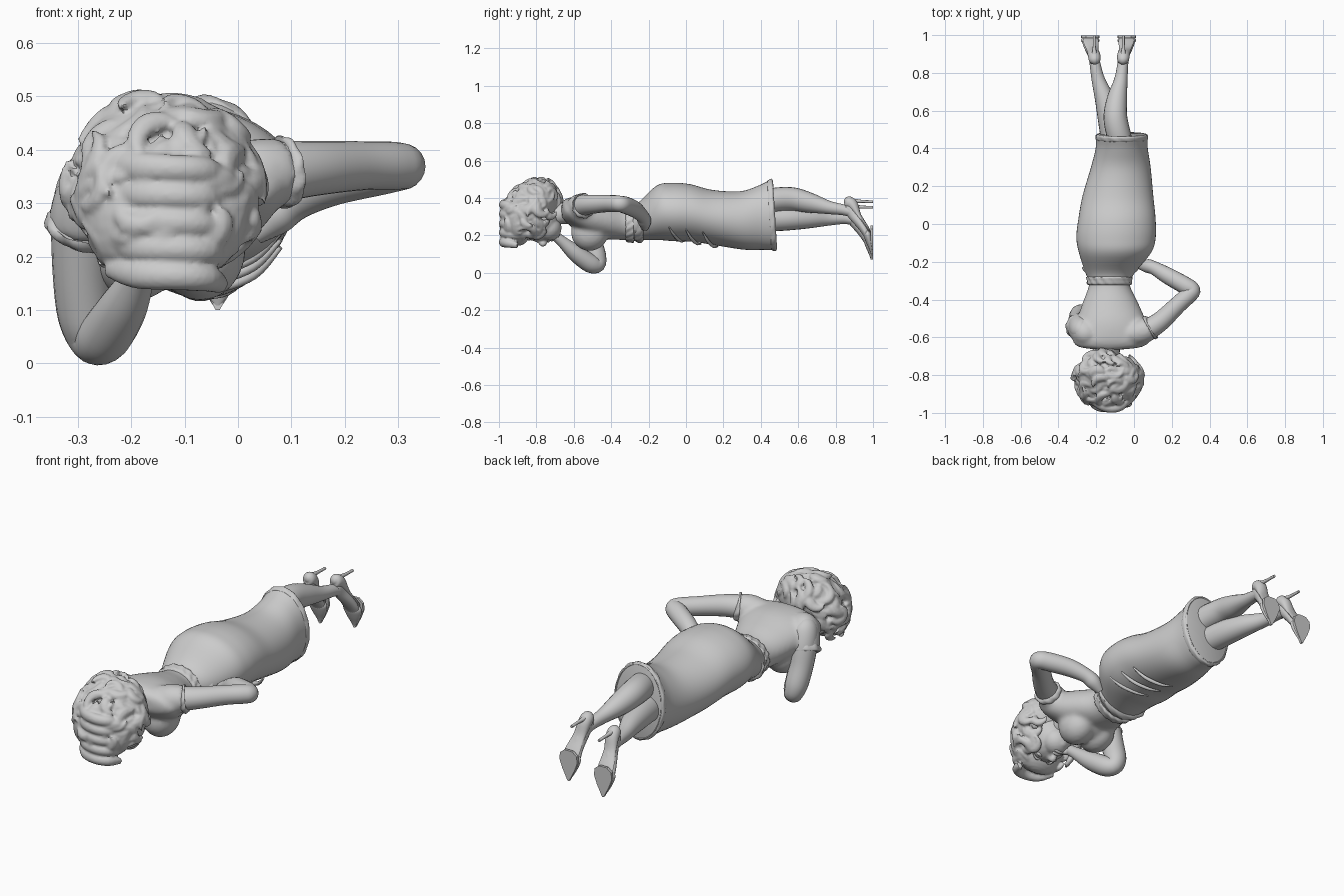
import bpy, bmesh, math, random
from mathutils import Vector, Matrix

random.seed(4)


def spline(pts, sub):
    """Catmull-Rom through points of any dimension."""
    out, n = [], len(pts)
    for i in range(n - 1):
        a, b, c, d = pts[max(i - 1, 0)], pts[i], pts[i + 1], pts[min(i + 2, n - 1)]
        for k in range(sub):
            t = k / sub
            out.append([0.5 * (2 * q + (r - p) * t + (2 * p - 5 * q + 4 * r - s) * t * t
                               + (3 * q - p - 3 * r + s) * t ** 3) for p, q, r, s in zip(a, b, c, d)])
    return out + [list(pts[-1])]


def sweep(bm, pts, side=(1, 0, 0), axis=None, seg=20, sub=5, ripple=0, waves=12, tilt=0):
    """Skin elliptical rings (x, y, z, r_side, r_other) along a path."""
    P = spline([p if len(p) == 5 else (*p, p[3]) for p in pts], sub)
    rings = []
    for i, p in enumerate(P):
        a, b = P[max(i - 1, 0)], P[min(i + 1, len(P) - 1)]
        t = Vector(axis) if axis else (Vector(b[:3]) - Vector(a[:3])).normalized()
        s = Vector(side)
        s = (s - t * s.dot(t)).normalized()
        n = t.cross(s)
        ring = []
        for k in range(seg):
            th = 2 * math.pi * k / seg
            m = 1 + ripple * math.sin(waves * th + i * 0.7)
            v = Vector(p[:3]) + m * (s * max(p[3], .001) * math.cos(th) + n * max(p[4], .001) * math.sin(th))
            v.y -= tilt * (v.z - p[2])
            ring.append(bm.verts.new(v))
        rings.append(ring)
    for r, q in zip(rings, rings[1:]):
        for k in range(seg):
            j = (k + 1) % seg
            bm.faces.new((r[k], r[j], q[j], q[k]))
    bm.faces.new(rings[0][::-1])
    bm.faces.new(rings[-1])


def ball(bm, c, r, rot=0, seg=24, axis='Y'):
    m = Matrix.Translation(c) @ Matrix.Rotation(rot, 4, axis) @ Matrix.Diagonal((*r, 1))
    bmesh.ops.create_uvsphere(bm, u_segments=seg, v_segments=seg // 2, radius=1, matrix=m)


def finish(name, bm, angle=50, fuse=0, smooth=0):
    """Make the object; fuse melts overlapping pieces into one sculpted skin."""
    bmesh.ops.recalc_face_normals(bm, faces=bm.faces)
    me = bpy.data.meshes.new(name)
    bm.to_mesh(me)
    bm.free()
    ob = bpy.data.objects.new(name, me)
    bpy.context.collection.objects.link(ob)
    bpy.ops.object.select_all(action='DESELECT')
    ob.select_set(True)
    bpy.context.view_layer.objects.active = ob
    if fuse:
        mod = ob.modifiers.new("fuse", 'REMESH')
        mod.mode, mod.voxel_size = 'VOXEL', fuse
        mod = ob.modifiers.new("soften", 'SMOOTH')
        mod.factor, mod.iterations = .5, smooth
        for m in ("fuse", "soften"):
            bpy.ops.object.modifier_apply(modifier=m)
    bpy.ops.object.shade_smooth_by_angle(angle=math.radians(angle))
    return ob


def tube(name, pts, **kw):
    bm = bmesh.new()
    sweep(bm, pts, **kw)
    return finish(name, bm)


Y = (0, 1, 0)

# Bodice with bust and short sleeves, melted together
bm = bmesh.new()
sweep(bm, [(-.13, -.665, .335, .06, .04), (-.125, -.65, .335, .17, .055), (-.12, -.61, .325, .205, .08),
           (-.12, -.52, .30, .185, .105), (-.125, -.42, .28, .148, .10), (-.13, -.33, .265, .11, .09),
           (-.13, -.27, .265, .11, .095)], axis=Y, seg=40)
for x in (-.19, -.07):
    ball(bm, (x, -.515, .215), (.085, .10, .098))
ball(bm, (-.13, -.50, .23), (.10, .10, .085))
sweep(bm, [(-.20, -.585, .36, .03), (-.25, -.58, .345, .068), (-.275, -.56, .30, .072),
           (-.288, -.545, .26, .068), (-.29, -.54, .245, .06)])
sweep(bm, [(-.06, -.59, .345, .05), (.02, -.575, .352, .066), (.06, -.562, .356, .066),
           (.085, -.55, .358, .062)], side=(0, 0, 1))
finish("bodice", bm, fuse=.011, smooth=5)

# Pencil skirt, open at the hem
tube("skirt", [(-.13, -.31, .265, .105, .09), (-.125, -.25, .275, .135, .10), (-.10, -.15, .32, .192, .145),
               (-.095, -.07, .325, .21, .156), (-.09, .03, .32, .204, .154), (-.085, .15, .295, .187, .148),
               (-.07, .30, .28, .158, .156), (-.065, .40, .295, .138, .172), (-.065, .465, .31, .135, .188),
               (-.065, .472, .31, .125, .178), (-.065, .42, .30, .12, .16), (-.065, .36, .29, .10, .13)],
     axis=Y, seg=48, tilt=.06)

# Ruffled trims: hem, belt, peplum
tube("hem_trim", [(-.065, .445, .306, .134, .183), (-.065, .45, .307, .138, .188), (-.065, .468, .31, .139, .192),
                  (-.065, .474, .31, .13, .183)], axis=Y, seg=72, ripple=.01, waves=14, tilt=.06, sub=3)
tube("belt", [(-.13, -.325, .265, .10, .085), (-.13, -.318, .265, .117, .097), (-.13, -.30, .265, .118, .102),
              (-.13, -.282, .266, .121, .104), (-.13, -.275, .266, .10, .09)], axis=Y, seg=72, ripple=.025, waves=16, sub=3)
tube("peplum", [(-.13, -.28, .265, .105, .09), (-.125, -.25, .262, .138, .102), (-.122, -.23, .268, .15, .10),
                (-.12, -.225, .275, .12, .09)], axis=Y, seg=72, ripple=.02, waves=11, sub=4)
# Shallow drape folds across the front of the skirt
for i in range(3):
    y = -.06 + i * .09
    tube(f"skirt_fold_{i}", [(.08, y - .03, .245 - i * .014, .004), (.03, y, .198 - i * .016, .009),
                             (-.04, y + .03, .172 - i * .016, .008), (-.10, y + .05, .168 - i * .013, .003)],
         seg=10, side=Y)

# Arm propped under the face
tube("propped_arm", [(-.25, -.57, .36, .03), (-.27, -.565, .345, .06), (-.285, -.54, .28, .064), (-.292, -.51, .18, .056),
                     (-.285, -.48, .09, .053), (-.272, -.475, .045, .044), (-.25, -.515, .052, .05),
                     (-.215, -.59, .105, .045), (-.185, -.66, .165, .03), (-.175, -.69, .19, .027)])
# Arm bent to the hip, hand tucked at the waist
bm = bmesh.new()
sweep(bm, [(.0, -.59, .35, .05), (.06, -.565, .357, .058), (.14, -.515, .365, .052), (.23, -.43, .37, .046),
           (.29, -.375, .37, .045), (.308, -.35, .368, .043), (.27, -.325, .362, .046), (.18, -.275, .340, .044),
           (.11, -.235, .305, .036), (.07, -.222, .275, .036), (.03, -.22, .24, .02)], side=(0, 0, 1))
finish("hip_arm", bm)
# Sleeve cuffs
tube("propped_cuff", [(-.284, -.55, .262, .06), (-.287, -.545, .256, .073), (-.29, -.54, .242, .072),
                      (-.291, -.538, .238, .055)], ripple=.03, waves=9, seg=48, sub=3)
tube("hip_cuff", [(.077, -.555, .358, .05), (.081, -.553, .358, .066), (.092, -.546, .359, .066),
                  (.096, -.544, .36, .05)], side=(0, 0, 1), ripple=.03, waves=9, seg=48, sub=3)

# Hand with curled fingers at the cheek
bm = bmesh.new()
w, d, a, c = Vector((-.176, -.685, .185)), Vector((.1, -.8, .35)).normalized(), Vector((.77, 0, -.64)), Vector((.5, 0, .3))
mid = w + d * .05
sweep(bm, [(*w, .024, .02), (*(w + d * .025), .033, .019), (*mid, .036, .017), (*(mid + d * .015), .02, .01)], side=a, seg=14)
for k in range(4):
    p = mid + a * (k - 1.5) * .018
    sweep(bm, [(*p, .011), (*(p + d * .03 + c * .01), .010), (*(p + d * .055 + c * .03), .008),
               (*(p + d * .06 + c * .034), .002)], side=a, seg=10, sub=3)
finish("propped_hand", bm)

# Legs
tube("upper_leg", [(-.05, .36, .345, .06), (-.075, .45, .385, .064), (-.098, .56, .395, .063), (-.09, .66, .375, .054),
                   (-.07, .76, .35, .036), (-.06, .84, .337, .029), (-.055, .885, .325, .028)])
tube("lower_leg", [(-.09, .36, .28, .06), (-.11, .45, .285, .064), (-.13, .56, .29, .062), (-.155, .66, .29, .052),
                   (-.188, .76, .288, .036), (-.205, .84, .29, .029), (-.21, .885, .285, .028)])

# High-heeled shoes, toes pointing down
for nm, x, dx, dz in (("upper", -.058, .02, .018), ("lower", -.208, -.024, -.012)):
    def at(y, z, w, t, f):
        return (x + dx * f, y, z + dz, w, t)
    tube(nm + "_foot", [at(.85, .345, .01, .01, 0), at(.865, .335, .026, .03, 0), at(.90, .29, .03, .032, .3),
                        at(.94, .235, .038, .026, .8), at(.965, .19, .042, .02, 1), at(.98, .14, .03, .01, 1)])
    tube(nm + "_shoe_back", [at(.845, .365, .008, .008, 0), at(.86, .362, .028, .03, 0), at(.89, .345, .033, .03, .1),
                             at(.925, .285, .032, .014, .5), at(.972, .22, .042, .008, .9), at(.985, .19, .03, .004, 1)])
    tube(nm + "_shoe_toe", [at(.968, .205, .042, .014, 1), at(.972, .185, .05, .022, 1), at(.98, .15, .041, .018, 1),
                            at(.988, .115, .024, .011, 1), at(.993, .085, .005, .005, 1)])
    tube(nm + "_heel", [at(.87, .365, .024, .018, 0), at(.90, .366, .014, .012, .05), at(.94, .364, .008, .008, .1),
                        at(.999, .362, .007, .007, .1)], seg=12)
    # Flat sole
    bm = bmesh.new()
    half = [(.235, .022), (.215, .047), (.18, .049), (.14, .034), (.105, .016), (.082, .004)]
    outline = [(w, z) for z, w in half] + [(-w, z) for z, w in half[::-1]]
    f = bm.faces.new([bm.verts.new((x + dx + w, .986, z + dz)) for w, z in outline])
    ext = bmesh.ops.extrude_face_region(bm, geom=[f])
    bmesh.ops.translate(bm, verts=[v for v in ext['geom'] if isinstance(v, bmesh.types.BMVert)], vec=(0, .013, 0))
    finish(nm + "_sole", bm, 30)

# Neck, head and face
tube("neck", [(-.13, -.62, .325, .07), (-.13, -.67, .315, .055), (-.13, -.74, .30, .055), (-.13, -.8, .29, .05)])
bm = bmesh.new()
fx = -.125
ball(bm, (fx, -.80, .285), (.105, .12, .115))
ball(bm, (fx, -.735, .24), (.075, .07, .07))
ball(bm, (fx, -.695, .215), (.03, .025, .028))
sweep(bm, [(fx, -.815, .178, .008), (fx, -.785, .167, .011), (fx, -.765, .155, .017), (fx, -.752, .17, .014)], seg=12)
finish("head", bm, fuse=.007, smooth=3)
bm = bmesh.new()
for z, y in ((.172, -.735), (.176, -.718)):
    ball(bm, (fx, y, z + .003), (.027, .009, .012), seg=16)
for s in (-1, 1):
    ball(bm, (fx + s * .04, -.81, .19), (.021, .012, .014), seg=16)
    sweep(bm, [(fx + s * .015, -.832, .178, .004), (fx + s * .04, -.842, .18, .006), (fx + s * .07, -.832, .20, .003)],
          side=Y, seg=8)
finish("lips_eyes_brows", bm)

# Curly hair: cores plus tapered, curling locks that leave the face open
bm = bmesh.new()
ball(bm, (-.135, -.80, .38), (.165, .115, .115), seg=32)
ball(bm, (-.135, -.895, .28), (.155, .08, .135), seg=32)
centre, rad = Vector((-.138, -.825, .322)), Vector((.175, .15, .178))
n = 150
for i in range(n):
    h = 1 - 2 * (i + .5) / n
    ang = i * 2.39996
    q = math.sqrt(1 - h * h)
    d = Vector((q * math.cos(ang), q * math.sin(ang), h))
    if d.z < -.2 and d.y > -.42 and abs(d.x) < .72 or d.y > .72 and d.z < .35:
        continue
    u = d.cross(Vector((random.uniform(-1, 1), random.uniform(-1, 1), random.uniform(-1, 1)))).normalized()
    v = d.cross(u)
    r0, w0 = random.uniform(.028, .055), random.uniform(.014, .027)
    lift, turn = random.uniform(-.016, .008), random.uniform(.5, .8)
    pts = []
    for k in range(6):
        a = k * turn
        p = centre + Vector([d[j] * rad[j] for j in range(3)]) + (u * math.cos(a) + v * math.sin(a)) * r0
        e = Vector([(p[j] - centre[j]) / rad[j] for j in range(3)])
        e = e.normalized()
        p = centre + Vector([e[j] * rad[j] for j in range(3)]) + e * (lift - .012 + .004 * k)
        # lean the mass: lower locks towards the crown, upper ones towards the back
        p.y = max(p.y + (p.z - centre.z) * .18, -.985)
        wk = w0 * (.4, .95, 1.15, 1, .7, .15)[k]
        pts.append((*p, wk * .75, wk))
    sweep(bm, pts, side=d, seg=9, sub=4)
# Broad waves over the crown
for k in range(5):
    z = .16 + k * .05
    sweep(bm, [(-.24, -.90, z + .02, .015, .02), (-.19, -.955, z + .008, .022, .028), (-.12, -.975, z + .004, .025, .027),
               (-.06, -.955, z, .025, .026), (-.03, -.90, z - .015, .012, .016)], side=Y, seg=14)
finish("curly_hair", bm, 40, fuse=.0062, smooth=1)
